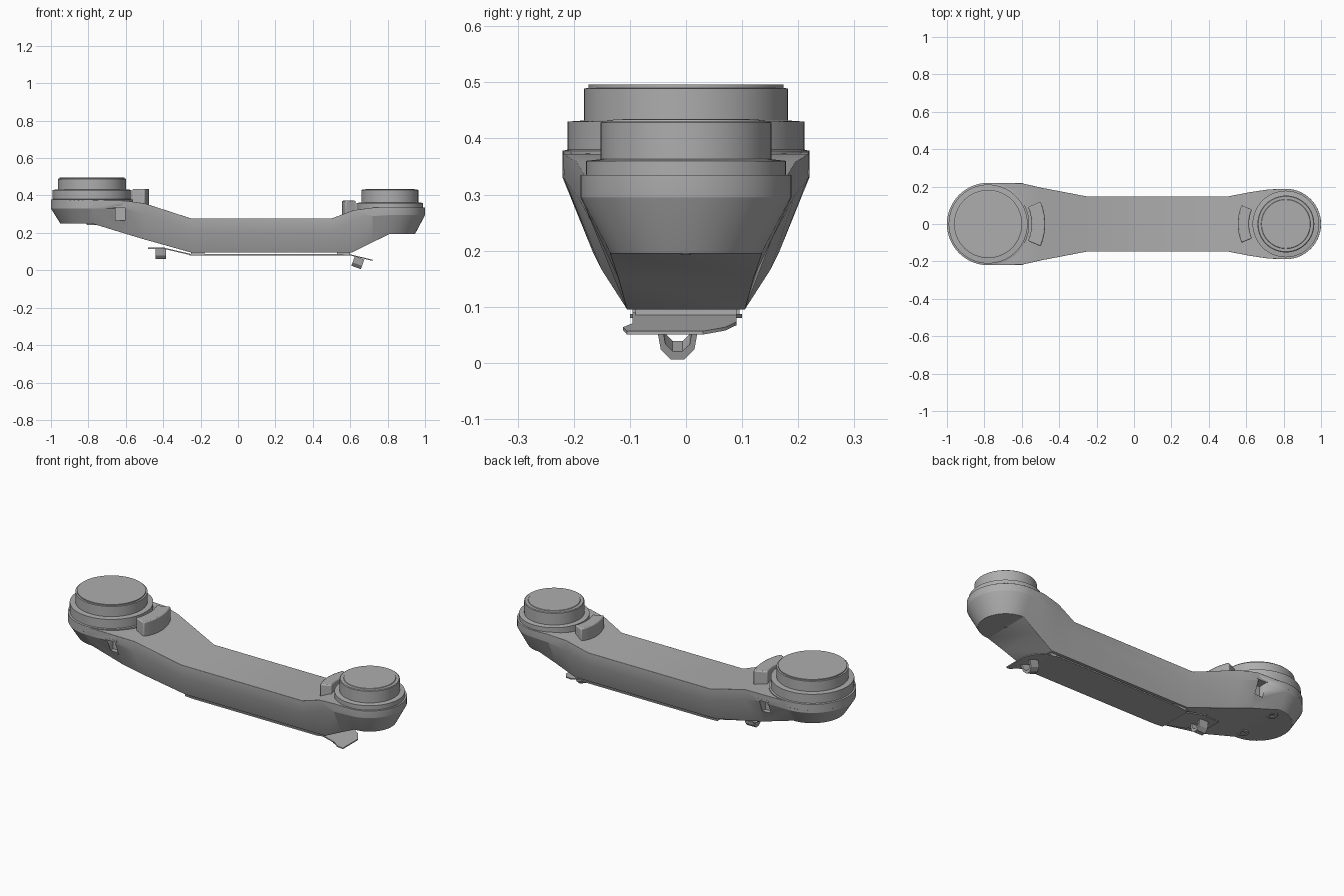
import bpy, bmesh, math
from mathutils import Matrix, Vector

old = bpy.data.objects.get("Cube")
if old:
    bpy.data.objects.remove(old, do_unlink=True)

grey = bpy.data.materials.new("satin grey")
grey.use_nodes = True
COLOUR = (0.42, 0.42, 0.42, 1)
grey.diffuse_color = COLOUR
grey.node_tree.nodes["Principled BSDF"].inputs["Base Color"].default_value = COLOUR

BIG, SMALL = -0.78, 0.812      # joint centres along x


def finish(name, bm, bevel=0, smooth=True):
    bmesh.ops.recalc_face_normals(bm, faces=bm.faces[:])
    mesh = bpy.data.meshes.new(name)
    bm.to_mesh(mesh)
    bm.free()
    ob = bpy.data.objects.new(name, mesh)
    bpy.context.collection.objects.link(ob)
    mesh.materials.append(grey)
    if bevel:
        mod = ob.modifiers.new("soft edges", "BEVEL")
        mod.width, mod.segments = bevel, 2
        mod.limit_method, mod.angle_limit = "ANGLE", math.radians(25)
    if smooth:
        bpy.ops.object.select_all(action="DESELECT")
        ob.select_set(True)
        bpy.context.view_layer.objects.active = ob
        bpy.ops.object.shade_smooth_by_angle(angle=math.radians(30))
    return ob


def lathe(name, cx, profile, cy=0, seg=64):
    """Closed turned part from (radius, z) pairs."""
    bm = bmesh.new()
    rings = [[bm.verts.new((cx + r * math.cos(a), cy + r * math.sin(a), z))
              for a in (i * math.tau / seg for i in range(seg))] for r, z in profile]
    for lo, hi in zip(rings, rings[1:]):
        for i in range(seg):
            j = (i + 1) % seg
            bm.faces.new((lo[i], lo[j], hi[j], hi[i]))
    bm.faces.new(rings[0])
    bm.faces.new(rings[-1])
    return finish(name, bm)


def prism(name, outline, shift, bevel=0):
    """Outline of 3D points pushed along a vector."""
    bm = bmesh.new()
    face = bm.faces.new([bm.verts.new(p) for p in outline])
    ext = bmesh.ops.extrude_face_region(bm, geom=[face])
    bmesh.ops.translate(bm, vec=shift, verts=[v for v in ext["geom"] if isinstance(v, bmesh.types.BMVert)])
    return finish(name, bm, bevel)


def box(name, x0, x1, y0, y1, z0, z1, bevel=0):
    return prism(name, [(x0, y0, z0), (x1, y0, z0), (x1, y1, z0), (x0, y1, z0)], (0, 0, z1 - z0), bevel)


def level(big_r, small_r, stations, z_big, z_small, n=14):
    """Half outline of the arm at one height line, big end to small end."""
    arc = [i / n * math.pi / 2 for i in range(n + 1)]
    pts = [(BIG - big_r * math.cos(a), big_r * math.sin(a), z_big) for a in arc]
    pts += stations
    pts += [(SMALL + small_r * math.cos(a), small_r * math.sin(a), z_small) for a in reversed(arc)]
    return pts


# Arm body: three height lines joined into a shell
levels = [
    level(0.17, 0.135, [(-0.6, .165, .195), (-.5, .15, .165), (-.25, .105, .095),
                        (.5, .105, .095), (.61, .105, .095), (.72, .12, .15)], .25, .195),
    level(0.22, 0.188, [(-.6, .218, .33), (-.5, .195, .30), (-.25, .147, .21),
                        (.5, .147, .21), (.62, .17, .265), (.72, .185, .29)], .33, .295),
    level(0.22, 0.188, [(-.6, .218, .372), (-.5, .195, .358), (-.25, .147, .277),
                        (.5, .147, .277), (.62, .17, .322), (.72, .185, .335)], .375, .335),
]
bm = bmesh.new()
sides = []
for pts in levels:
    left = [bm.verts.new(p) for p in pts]
    right = [left[0]] + [bm.verts.new((x, -y, z)) for x, y, z in pts[1:-1]] + [left[-1]]
    sides.append((left, right))
for lo, hi in zip(sides, sides[1:]):
    for a, b in zip(lo, hi):
        for i in range(len(a) - 1):
            bm.faces.new((a[i], a[i + 1], b[i + 1], b[i]))
for left, right in (sides[0], sides[-1]):
    for i in range(len(left) - 1):
        quad = dict.fromkeys((left[i], left[i + 1], right[i + 1], right[i]))
        bm.faces.new(list(quad))
body = finish("arm_body", bm, bevel=0.01)

# Side latch pockets near the big joint
for s in (-1, 1):
    pocket = box("latch_pocket_cutter", -.655, -.605, *sorted((s * .165, s * .3)), .265, .335)
    pocket.hide_render = True
    pocket.hide_viewport = True
    cut = body.modifiers.new("latch pocket", "BOOLEAN")
    cut.object, cut.operation, cut.solver = pocket, "DIFFERENCE", "EXACT"
    box("latch_bar", -.662, -.595, *sorted((s * .17, s * .219)), .335, .345)

# Joint housings
lathe("big_joint", BIG, [(.215, .34), (.22, .345), (.22, .378), (.211, .38), (.211, .43),
                         (.182, .432), (.182, .489), (.174, .49), (.174, .496)])
lathe("small_joint", SMALL, [(.178, .32), (.178, .36), (.152, .363), (.152, .428),
                             (.148, .431), (.132, .431), (.13, .434)])


def stop_lug(name, cx, facing, r0, r1, z0, z1):
    """Curved block wrapped around a joint."""
    angles = [math.radians(-23 + 46 * i / 12) for i in range(13)]
    path = [(r0, a) for a in angles] + [(r1, a) for a in reversed(angles)]
    outline = [(cx + facing * r * math.cos(a), r * math.sin(a), z0) for r, a in path]
    prism(name, outline, (0, 0, z1 - z0), bevel=0.006)


stop_lug("big_stop_lug", BIG, 1, .232, .305, .31, .435)
stop_lug("small_stop_lug", SMALL, -1, .197, .257, .28, .372)

# Underside cover on spacers
cover = [(-.26, .095), (-.2, .1), (.56, .1), (.6, .085)]
prism("bottom_cover", [(x, y, .08) for x, y in cover] + [(x, -y, .08) for x, y in reversed(cover)], (0, 0, .007))
box("cover_spacer_big_end", -.25, -.18, -.095, .095, .085, .1)
box("cover_spacer_small_end", .53, .6, -.09, .09, .085, .1)

# Thin cable clamp tongues at both ends of the cover
prism("big_tongue_slope", [(-.25, -.08, .08), (-.25, -.08, .087), (-.4, -.08, .122), (-.4, -.08, .115)], (0, .16, 0))
box("big_tongue_tip", -.48, -.39, -.07, .07, .115, .121)
tongue = [(.58, -.095), (.66, -.095), (.69, -.112), (.72, -.105), (.72, .03), (.69, .07), (.65, .09), (.58, .09)]
prism("small_tongue", [(x, y, .084 - (x - .58) * .24) for x, y in tongue], (0, 0, .006))


def cable_loop(name, x, y, top, tilt):
    """Hanging strap, open at the top."""
    outer = [(-.036, 0), (-.03, -.035), (-.012, -.054), (.012, -.054), (.03, -.035), (.036, 0)]
    inner = [(a * .72, b * .72) for a, b in reversed(outer)]
    turn = Matrix.Rotation(tilt, 3, "Y")
    place = Vector((x, y, top))
    outline = [turn @ Vector((-.027, a, b)) + place for a, b in outer + inner]
    prism(name, outline, turn @ Vector((.054, 0, 0)))


cable_loop("big_cable_loop", -.413, 0, .115, 0)
cable_loop("small_cable_loop", .65, -.015, .066, math.radians(20))

# Recessed-look screws below the joints
for y in (-.11, .11):
    lathe("big_joint_screw", BIG, [(.012, .248), (.012, .243), (.028, .243), (.03, .252)], y, 24)
lathe("small_joint_screw", SMALL, [(.008, .193), (.01, .197)], 0, 16)
